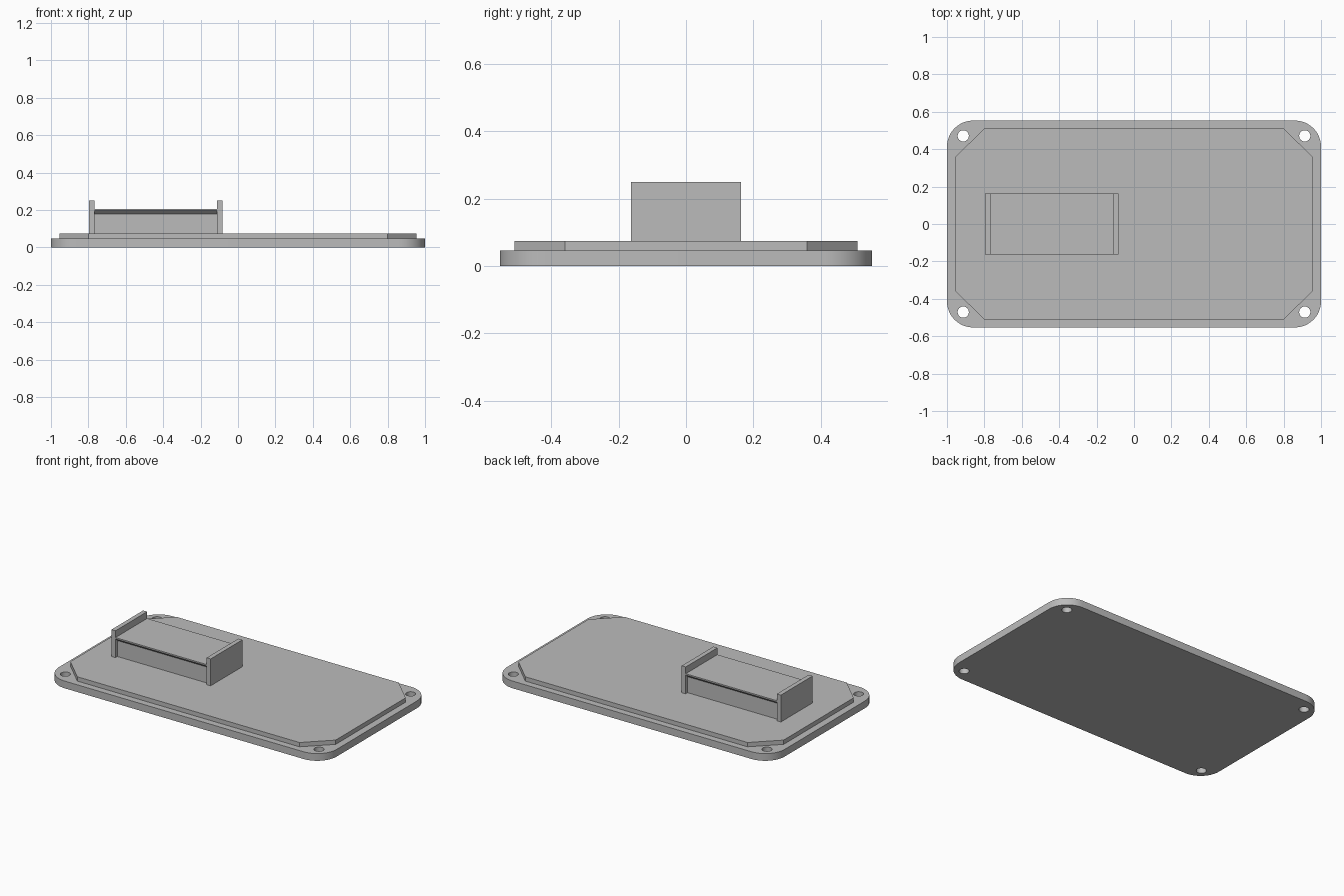
import bpy, bmesh
from math import sin, cos, pi, radians
from mathutils import Vector

default = bpy.data.objects.get("Cube")
if default:
    bpy.data.objects.remove(default, do_unlink=True)

grey = bpy.data.materials.new("plain_grey")
grey.use_nodes = True
GREY = (0.5, 0.5, 0.5, 1)
grey.diffuse_color = GREY
grey.node_tree.nodes["Principled BSDF"].inputs["Base Color"].default_value = GREY


def arc(cx, cy, r, start, sweep, steps):
    return [(cx + r * cos(start + sweep * i / steps),
             cy + r * sin(start + sweep * i / steps)) for i in range(steps + 1)]


def extrude_loops(name, loops, to_3d, direction):
    """Fill an outline (with optional holes) and extrude it into a solid."""
    bm = bmesh.new()
    edges = []
    for loop in loops:
        verts = [bm.verts.new(to_3d(*p)) for p in loop]
        edges += [bm.edges.new((a, b)) for a, b in zip(verts, verts[1:] + verts[:1])]
    if len(loops) == 1:
        bm.faces.new(bm.verts[:])
    else:
        bmesh.ops.triangle_fill(bm, use_beauty=True, edges=edges)
    result = bmesh.ops.extrude_face_region(bm, geom=bm.faces[:], use_keep_orig=True)
    moved = [g for g in result["geom"] if isinstance(g, bmesh.types.BMVert)]
    bmesh.ops.translate(bm, verts=moved, vec=Vector(direction))
    bmesh.ops.recalc_face_normals(bm, faces=bm.faces[:])
    mesh = bpy.data.meshes.new(name)
    bm.to_mesh(mesh)
    bm.free()
    mesh.materials.append(grey)
    obj = bpy.data.objects.new(name, mesh)
    bpy.context.collection.objects.link(obj)
    return obj


# Base plate: rounded rectangle with four screw holes
HX, HY, R = 1.0, 0.553, 0.14
BASE_TOP, DECK_TOP = 0.047, 0.075
outline = []
for i, (sx, sy) in enumerate([(1, 1), (-1, 1), (-1, -1), (1, -1)]):
    outline += arc(sx * (HX - R), sy * (HY - R), R, i * pi / 2, pi / 2, 12)
holes = [arc(sx * 0.913, sy * 0.471, 0.03, 0, 2 * pi, 24)[:-1]
         for sx in (-1, 1) for sy in (-1, 1)]
base = extrude_loops("base_plate", [outline] + holes,
                     lambda x, y: (x, y, 0), (0, 0, BASE_TOP))
bpy.ops.object.select_all(action="DESELECT")
base.select_set(True)
bpy.context.view_layer.objects.active = base
bpy.ops.object.shade_smooth_by_angle(angle=radians(30))

# Raised deck with clipped corners
deck = [(0.955, 0.36), (0.80, 0.51), (-0.80, 0.51), (-0.955, 0.36)]
deck += [(-x, -y) for x, y in deck]
extrude_loops("raised_deck", [deck],
              lambda x, y: (x, y, BASE_TOP), (0, 0, DECK_TOP - BASE_TOP))

# Holder block: narrow walls flaring out to a thin lip along each long side
half = [(0.143, DECK_TOP), (0.143, 0.179), (0.163, 0.197), (0.163, 0.206)]
profile = half + [(-y, z) for y, z in reversed(half)]
extrude_loops("holder_block", [profile],
              lambda y, z: (-0.768, y, z), (0.656, 0, 0))

# Upright end plates of the holder
for name, x in (("right_end_plate", -0.797), ("left_end_plate", -0.112)):
    side = [(-0.163, DECK_TOP), (0.163, DECK_TOP), (0.163, 0.25), (-0.163, 0.25)]
    extrude_loops(name, [side], lambda y, z, x=x: (x, y, z), (0.029, 0, 0))
